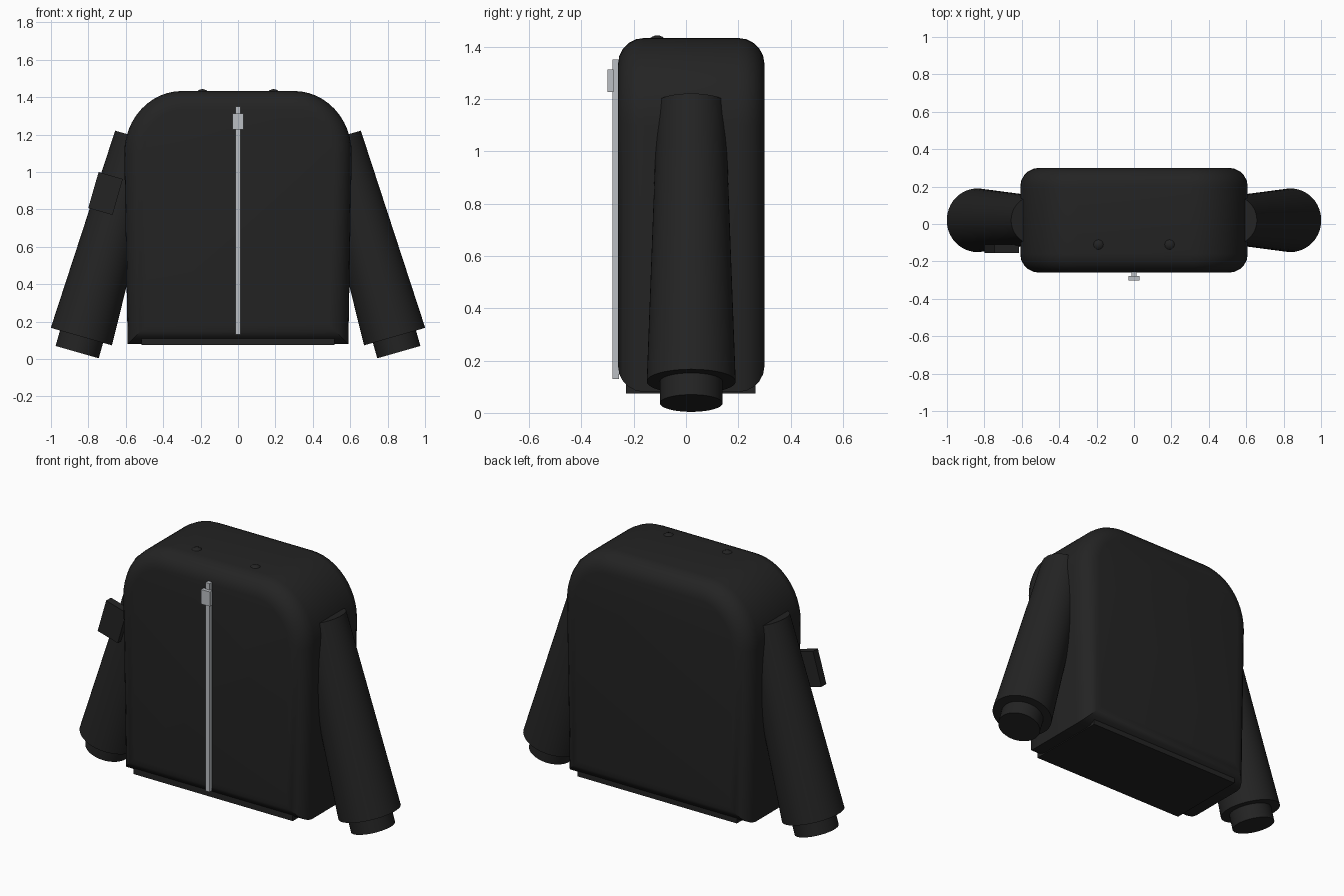
import bpy, bmesh, math
from mathutils import Vector, Matrix

cube = bpy.data.objects.get("Cube")
if cube:
    bpy.data.objects.remove(cube, do_unlink=True)


def material(name, rgb):
    m = bpy.data.materials.new(name)
    m.use_nodes = True
    m.diffuse_color = (*rgb, 1)
    bsdf = m.node_tree.nodes["Principled BSDF"]
    bsdf.inputs["Base Color"].default_value = (*rgb, 1)
    bsdf.inputs["Roughness"].default_value = 0.8
    return m


BLACK = material("black fabric", (0.017, 0.017, 0.017))
METAL = material("zipper metal", (0.5, 0.52, 0.55))
MID_Y = 0.02
TILT = math.radians(16)


def finish(name, bm, mat, smooth=False):
    bmesh.ops.recalc_face_normals(bm, faces=bm.faces)
    mesh = bpy.data.meshes.new(name)
    bm.to_mesh(mesh)
    bm.free()
    mesh.materials.append(mat)
    obj = bpy.data.objects.new(name, mesh)
    bpy.context.collection.objects.link(obj)
    if smooth:
        bpy.ops.object.select_all(action="DESELECT")
        obj.select_set(True)
        bpy.context.view_layer.objects.active = obj
        bpy.ops.object.shade_smooth_by_angle(angle=math.radians(35))
    return obj


def box(name, center, size, mat, tilt=0):
    bm = bmesh.new()
    m = Matrix.Translation(center) @ Matrix.Rotation(tilt, 4, "Y") @ Matrix.Diagonal((*size, 1))
    bmesh.ops.create_cube(bm, size=1, matrix=m)
    return finish(name, bm, mat)


def tube(name, bottom, top, r_bottom, r_top, mat):
    a, b = Vector(bottom), Vector(top)
    turn = (b - a).to_track_quat("Z", "Y").to_matrix().to_4x4()
    bm = bmesh.new()
    bmesh.ops.create_cone(bm, cap_ends=True, segments=48, radius1=r_bottom, radius2=r_top,
                          depth=(b - a).length, matrix=Matrix.Translation((a + b) / 2) @ turn)
    return finish(name, bm, mat, True)


# Torso: round-shouldered outline, extruded front to back, with softened rims
outline = [(0.59, 0.08)]
for i in range(13):
    t = math.radians(90 * i / 12)
    outline.append((0.3 + 0.308 * math.cos(t), 1.1 + 0.333 * math.sin(t)))
outline += [(-x, z) for x, z in reversed(outline)]

bm = bmesh.new()
front = bm.faces.new([bm.verts.new((x, -0.26, z)) for x, z in outline])
ext = bmesh.ops.extrude_face_region(bm, geom=[front], use_keep_orig=True)
bmesh.ops.translate(bm, vec=(0, 0.56, 0), verts=[g for g in ext["geom"] if isinstance(g, bmesh.types.BMVert)])
rims = [e for e in bm.edges if abs(e.verts[0].co.y - e.verts[1].co.y) < 0.001]
bmesh.ops.bevel(bm, geom=rims, offset=0.1, segments=5, profile=0.5, affect="EDGES")
finish("torso", bm, BLACK, True)

# Hem band under the torso
box("hem_band", (0, 0.018, 0.095), (1.03, 0.495, 0.04), BLACK)

# Sleeves and cuffs
for side, s in (("left", 1), ("right", -1)):
    tube(side + "_sleeve", (s * 0.8375, MID_Y, 0.12), (s * 0.532, MID_Y, 1.185), 0.17, 0.13, BLACK)
    tube(side + "_cuff", (s * 0.86, MID_Y, 0.037), (s * 0.82, MID_Y, 0.177), 0.12, 0.12, BLACK)
    # Collar tip barely showing above the shoulders
    bm = bmesh.new()
    bmesh.ops.create_uvsphere(bm, u_segments=20, v_segments=12, radius=0.04,
                              matrix=Matrix.Translation((s * 0.19, -0.11, 1.403)))
    finish(side + "_collar_tip", bm, BLACK, True)

# Sleeve pocket
box("sleeve_pocket", (-0.708, -0.132, 0.885), (0.135, 0.045, 0.2), BLACK, TILT)

# Zipper
box("zipper_track", (0, -0.269, 0.74), (0.026, 0.024, 1.22), METAL)
box("zipper_slider", (0, -0.289, 1.27), (0.058, 0.024, 0.085), METAL)
